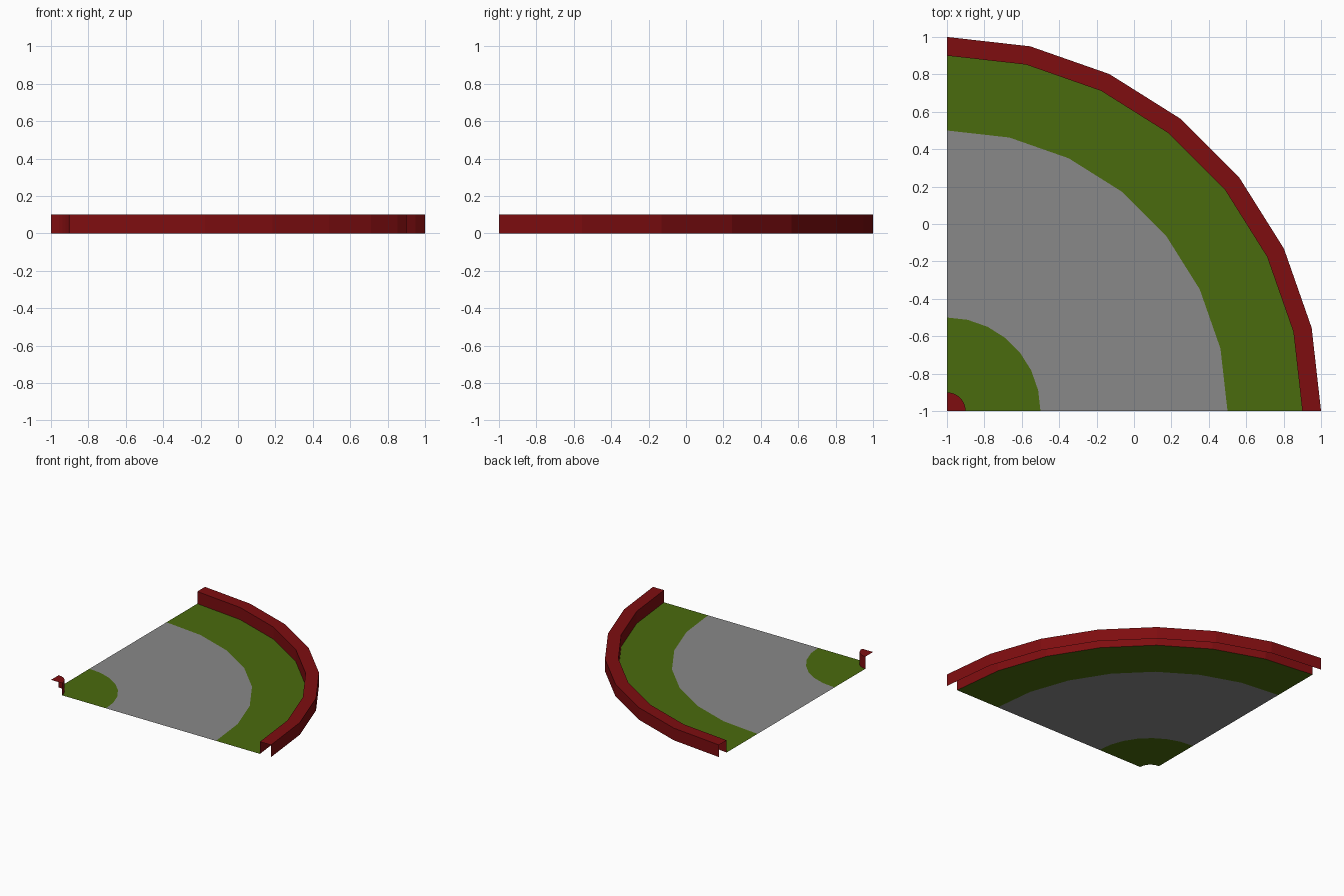
import bpy, bmesh
from math import sin, cos, pi

cube = bpy.data.objects.get("Cube")
if cube:
    bpy.data.objects.remove(cube, do_unlink=True)

SEGMENTS = 7          # facets in the quarter turn
CORNER = (-1, -1)     # centre of the bend
WALL_HEIGHT = 0.1


def material(name, rgb):
    mat = bpy.data.materials.new(name)
    mat.use_nodes = True
    color = (*rgb, 1)
    mat.diffuse_color = color
    mat.node_tree.nodes["Principled BSDF"].inputs["Base Color"].default_value = color
    return mat


def quarter_sweep(name, profile, mat):
    """Sweep a (radius, height) profile a quarter turn around the corner."""
    bm = bmesh.new()
    rings = []
    for i in range(SEGMENTS + 1):
        a = pi / 2 * i / SEGMENTS
        rings.append([bm.verts.new((CORNER[0] + r * cos(a), CORNER[1] + r * sin(a), z))
                      for r, z in profile])
    for near, far in zip(rings, rings[1:]):
        for k in range(len(profile) - 1):
            bm.faces.new((near[k], near[k + 1], far[k + 1], far[k]))
    bmesh.ops.remove_doubles(bm, verts=bm.verts, dist=1e-5)
    mesh = bpy.data.meshes.new(name)
    bm.to_mesh(mesh)
    bm.free()
    mesh.materials.append(mat)
    obj = bpy.data.objects.new(name, mesh)
    bpy.context.collection.objects.link(obj)
    return obj


grass = material("grass green", (0.068, 0.145, 0.004))
asphalt = material("asphalt grey", (0.25, 0.25, 0.25))
barrier = material("barrier red", (0.21, 0.004, 0.005))

# Flat ground bands
quarter_sweep("inner_grass", [(0.1, 0), (0.5, 0)], grass)
quarter_sweep("road", [(0.5, 0), (1.5, 0)], asphalt)
quarter_sweep("outer_grass", [(1.5, 0), (1.9, 0)], grass)

# Open barrier shells: inner post and outer wall
quarter_sweep("inner_barrier", [(0, WALL_HEIGHT), (0.1, WALL_HEIGHT), (0.1, 0)], barrier)
quarter_sweep("outer_barrier",
              [(1.9, 0), (1.9, WALL_HEIGHT), (2, WALL_HEIGHT), (2, 0)], barrier)
